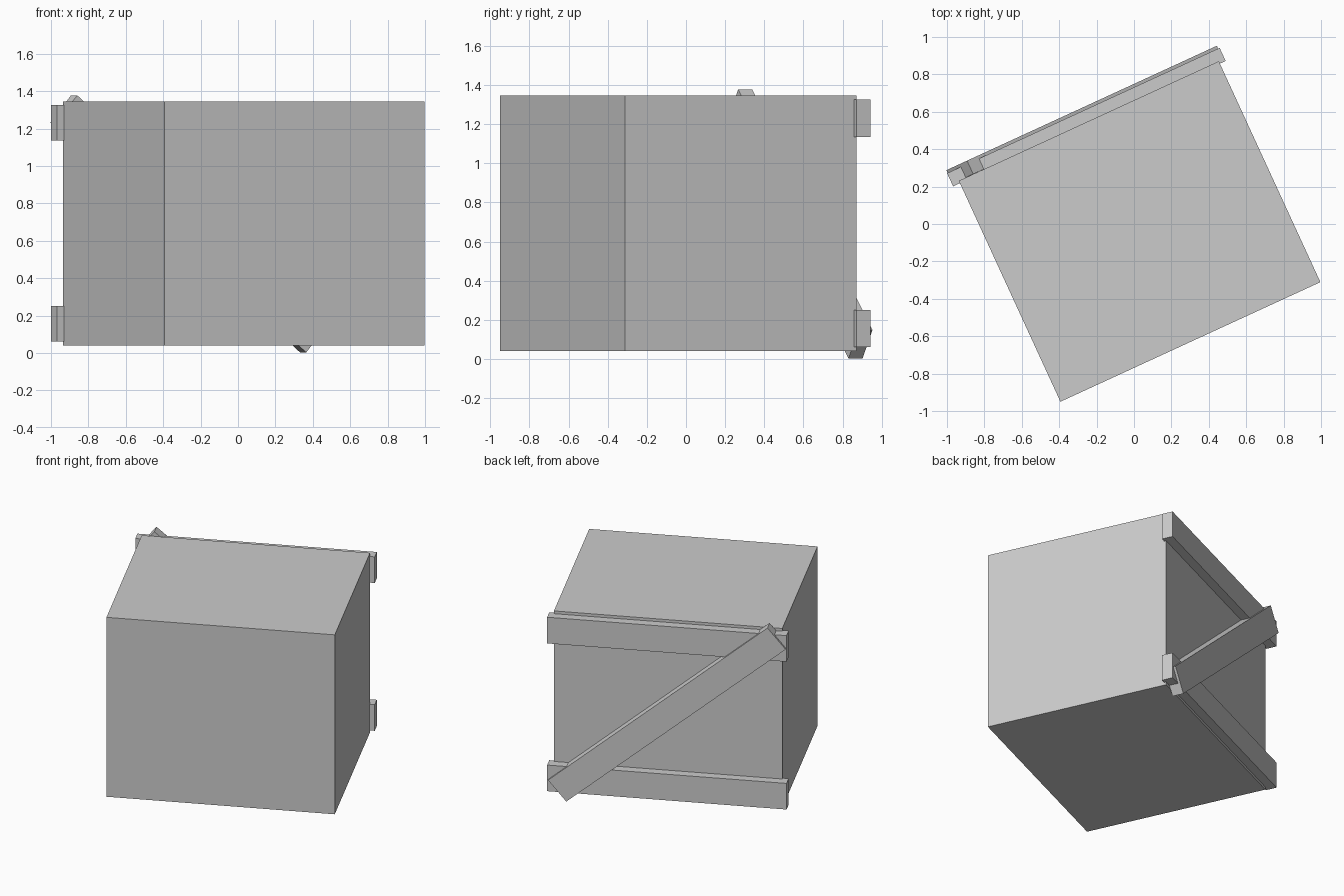
import bpy, math
from mathutils import Matrix

if "Cube" in bpy.data.objects:
    bpy.data.objects.remove(bpy.data.objects["Cube"])

grey = bpy.data.materials.new("light_grey")
grey.diffuse_color = (0.6, 0.6, 0.6, 1)
grey.use_nodes = True
grey.node_tree.nodes["Principled BSDF"].inputs["Base Color"].default_value = grey.diffuse_color

# The whole crate is turned about z, bottom at z = 0
FRAME = Matrix.Translation((0.03, -0.04, 0)) @ Matrix.Rotation(math.radians(24.7), 4, 'Z')


def block(name, size, loc, tilt=0.0):
    bpy.ops.mesh.primitive_cube_add(size=1)
    ob = bpy.context.object
    ob.name = name
    ob.data.transform(Matrix.Diagonal((*size, 1)))
    ob.matrix_world = FRAME @ Matrix.Translation(loc) @ Matrix.Rotation(tilt, 4, 'Y')
    ob.data.materials.append(grey)


# Main box
block("crate_body", (1.53, 1.30, 1.305), (0, 0, 0.6925))

# Horizontal planks on the back
for name, z in (("lower_plank", 0.155), ("upper_plank", 1.23)):
    block(name, (1.604, 0.077, 0.19), (-0.003, 0.6745, z))

# Diagonal brace over the planks
block("diagonal_brace", (1.916, 0.079, 0.19), (-0.006, 0.69, 0.69), math.radians(39.9))
